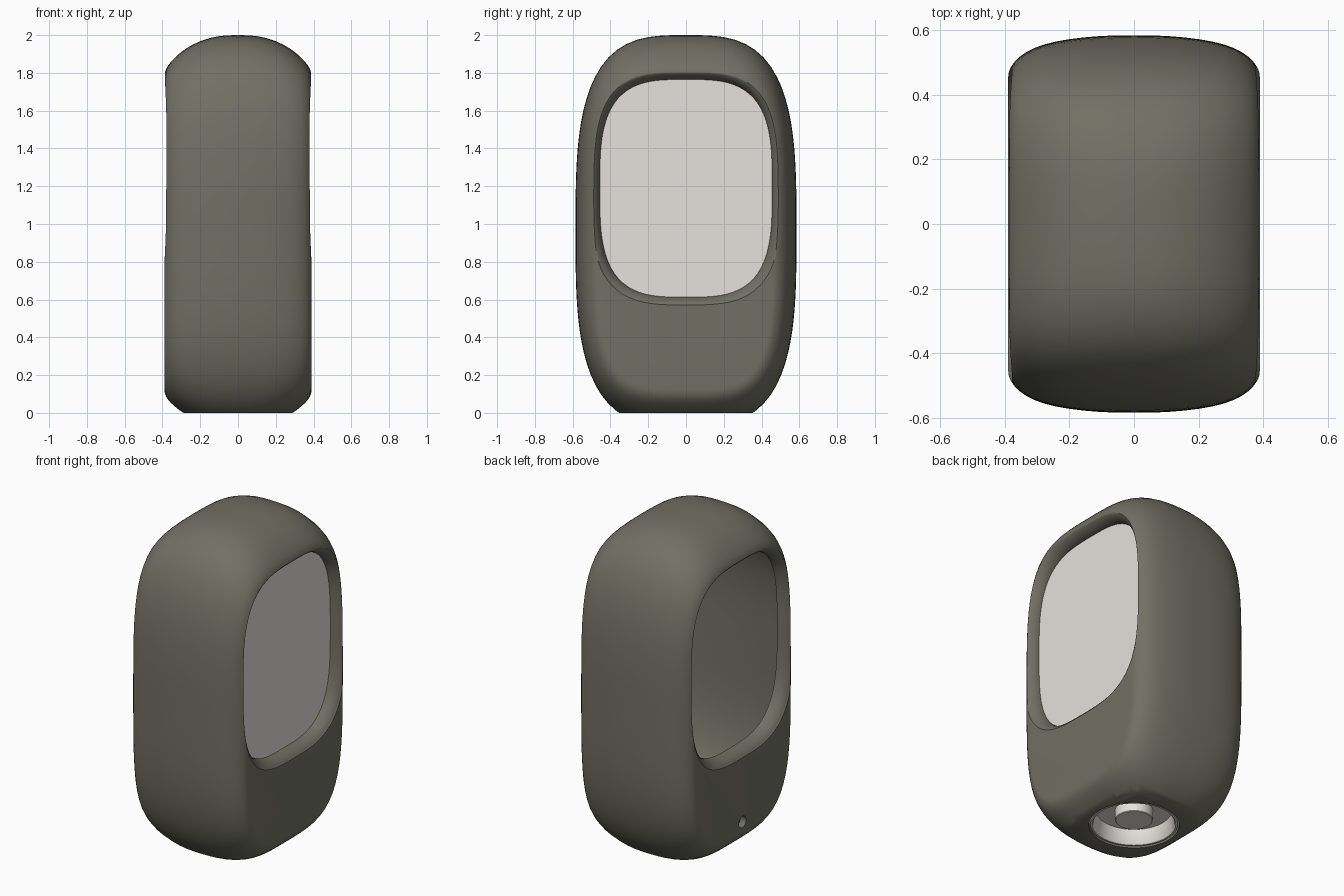
import bpy, bmesh, math

if "Cube" in bpy.data.objects:
    bpy.data.objects.remove(bpy.data.objects["Cube"])

def material(name, rgb):
    m = bpy.data.materials.new(name)
    m.diffuse_color = (*rgb, 1)
    m.use_nodes = True
    m.node_tree.nodes["Principled BSDF"].inputs["Base Color"].default_value = m.diffuse_color
    return m

OLIVE = material("olive_grey", (0.165, 0.162, 0.128))
PALE = material("pale_warm_grey", (0.79, 0.755, 0.715))

def finish(name, bm, mat):
    bmesh.ops.recalc_face_normals(bm, faces=bm.faces)
    me = bpy.data.meshes.new(name)
    bm.to_mesh(me)
    bm.free()
    me.materials.append(mat)
    ob = bpy.data.objects.new(name, me)
    bpy.context.collection.objects.link(ob)
    return ob

def skin(rings):
    """Bridge closed rings of points and cap both ends."""
    bm = bmesh.new()
    vs = [[bm.verts.new(p) for p in ring] for ring in rings]
    n = len(vs[0])
    for a, b in zip(vs, vs[1:]):
        for i in range(n):
            j = (i + 1) % n
            bm.faces.new((a[i], a[j], b[j], b[i]))
    bm.faces.new(vs[0])
    bm.faces.new(vs[-1])
    return bm

def oval(x, hy, hz, cz, power, n=112):
    """Superellipse ring in the yz plane."""
    pts = []
    for i in range(n):
        a = 2 * math.pi * (i + 0.5) / n
        c, s = math.cos(a), math.sin(a)
        u, v = c / hy, s / hz
        r = (abs(u) ** power + abs(v) ** power) ** (-1 / power)
        pts.append((x, r * c, cz + r * s))
    return pts

def lathe_rings(profile, axis_pts=64):
    return [[(r * math.cos(2 * math.pi * i / axis_pts), r * math.sin(2 * math.pi * i / axis_pts), z)
             for i in range(axis_pts)] for r, z in profile]

def mirrored(half):
    return [(-p[0], *p[1:]) for p in reversed(half) if p[0] > 0] + half

def smooth(ob, angle):
    bpy.ops.object.select_all(action='DESELECT')
    ob.select_set(True)
    bpy.context.view_layer.objects.active = ob
    bpy.ops.object.shade_smooth_by_angle(angle=math.radians(angle))

# Outer body: (x, half depth, height scale) of ovals shrinking towards the flat sides
outer = [(0, .585, 1), (.05, .5845, .999), (.1, .583, .995), (.15, .579, .985), (.2, .573, .969),
         (.24, .566, .951), (.28, .556, .928), (.31, .545, .906), (.335, .532, .884),
         (.355, .518, .864), (.37, .503, .845), (.38, .489, .828), (.386, .477, .811),
         (.389, .467, .797), (.39, .454, .78)]

def body_ring(x, hy, s):
    t = (1 - s) / .22               # 0 at the middle, 1 at the flat side
    drop = .03 * t                  # the underside is a little fuller than the top
    return oval(x, hy, 1.035 * s + drop / 2, .965 - drop / 2, 3.2 + .8 * t)

bm = skin([body_ring(*p) for p in mirrored(outer)])
cut = bmesh.ops.bisect_plane(bm, geom=bm.verts[:] + bm.edges[:] + bm.faces[:], dist=1e-5,
                             plane_co=(0, 0, 0), plane_no=(0, 0, -1), clear_outer=True)
bmesh.ops.edgeloop_fill(bm, edges=[e for e in cut['geom_cut'] if isinstance(e, bmesh.types.BMEdge)])
body = finish("body_shell", bm, OLIVE)

# Cutters: hollow interior, flared side openings, base socket, pin hole
cutters = []
inner = [(0, 1), (.08, .998), (.15, .99), (.2, .98), (.24, .967), (.28, .947), (.308, .92)]
cutters.append(finish("interior_cutter", skin(
    [oval(x, .515 * s, .90 * s, .985, 3.3, 96) for x, s in mirrored(inner)]), OLIVE))
flare = [(.24, 0), (.318, 0), (.334, .003), (.347, .008), (.358, .014), (.367, .02),
         (.376, .028), (.383, .036), (.389, .046), (.43, .06)]
for side, label in ((1, "right"), (-1, "left")):
    cutters.append(finish(label + "_opening_cutter", skin(
        [oval(side * x, .456 + d, .576 + d * .9, 1.189, 3.25) for x, d in flare]), OLIVE))
cutters.append(finish("socket_cutter", skin(lathe_rings([(.256, -.1), (.256, .2)])), OLIVE))
pin = skin([[(x, .036 * math.cos(i * math.pi / 16), .17 + .036 * math.sin(i * math.pi / 16))
             for i in range(32)] for x in (-.45, -.35)])
cutters.append(finish("pin_hole_cutter", pin, OLIVE))

for c in cutters:
    c.hide_render = True
    m = body.modifiers.new(c.name, 'BOOLEAN')
    m.operation, m.solver, m.object = 'DIFFERENCE', 'EXACT', c
bpy.context.view_layer.update()
shell = bpy.data.meshes.new_from_object(body.evaluated_get(bpy.context.evaluated_depsgraph_get()))
body.modifiers.clear()
body.data = shell
for c in cutters:
    bpy.data.objects.remove(c)
smooth(body, 50)

# Pale panel closing the right opening
panel = finish("side_panel", skin([oval(x, .458, .578, 1.189, 3.25) for x in (.304, .317)]), PALE)
smooth(panel, 35)

# Base socket: ringed cup with a central post
cup = finish("base_socket", skin(lathe_rings([
    (.001, .125), (.25, .125), (.25, .012), (.246, .006), (.236, .006), (.23, .012),
    (.212, .095), (.108, .095), (.106, .036), (.102, .032), (.001, .032)])), PALE)
smooth(cup, 35)
